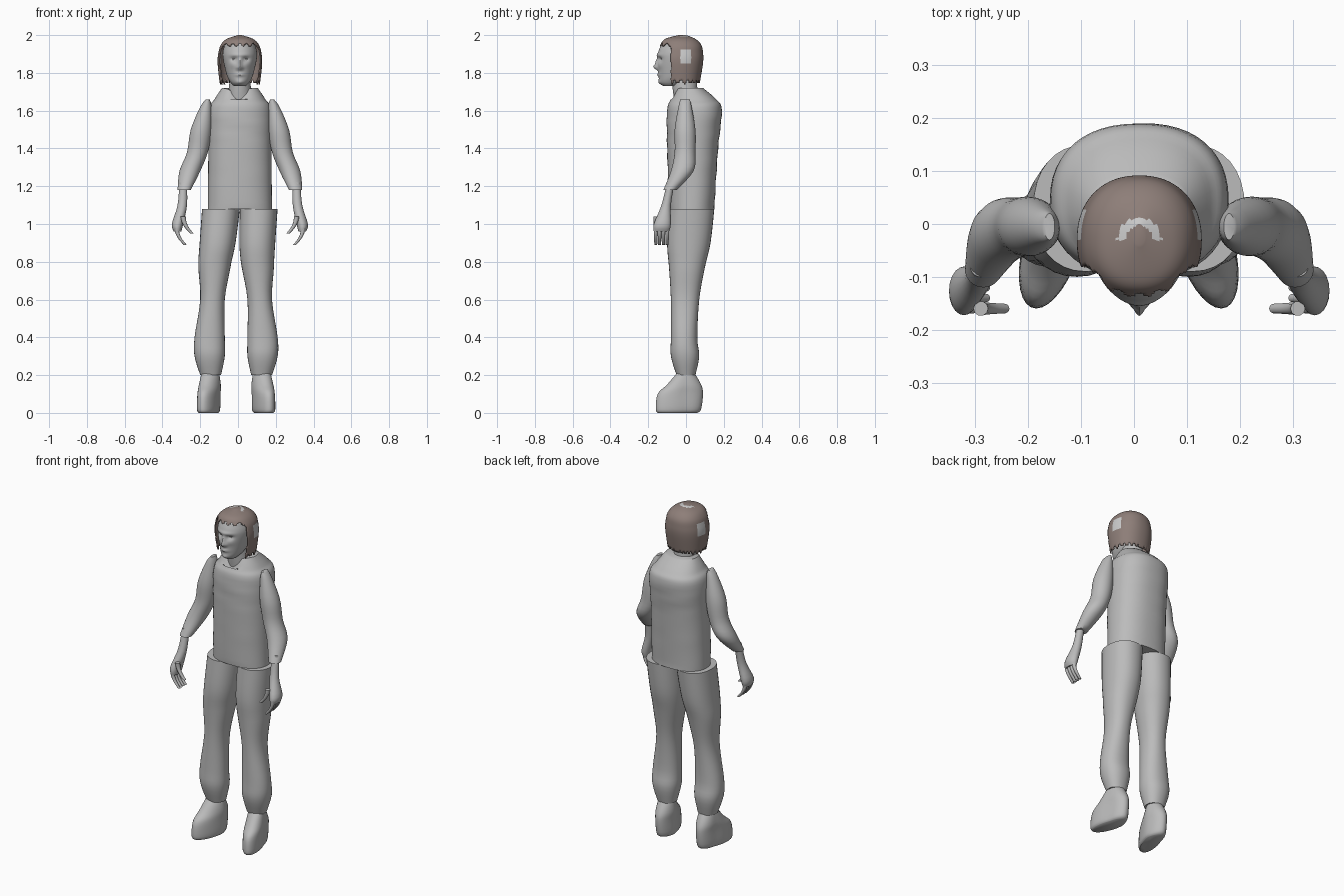
import bpy, bmesh, math

cube = bpy.data.objects.get("Cube")
if cube:
    bpy.data.objects.remove(cube)

CENTRE = .01


def material(name, red, green, blue):
    mat = bpy.data.materials.new(name)
    mat.use_nodes = True
    mat.diffuse_color = (red, green, blue, 1)
    shader = mat.node_tree.nodes["Principled BSDF"]
    shader.inputs["Base Color"].default_value = mat.diffuse_color
    return mat


plain_grey = material("plain_grey", .5, .5, .5)
hair_brown = material("hair_brown", .27, .21, .19)
pale_grey = material("pale_grey", .6, .6, .6)


def spline(before, start, end, after, t):
    slope_in, slope_out = (end - before) / 2, (after - start) / 2
    ease = t * t * (3 - 2 * t)
    bend = t * (1 - t)
    return start + (end - start) * ease + bend * ((1 - t) * slope_in - t * slope_out)


def smooth_rows(rows, steps):
    """Fill in rows along a smooth curve through the given ones."""
    padded = [rows[0], *rows, rows[-1]]
    for window in zip(padded, padded[1:], padded[2:], padded[3:]):
        for step in range(steps):
            yield [spline(*values, step / steps) for values in zip(*window)]
    yield rows[-1]


def rounded(value, power):
    return math.copysign(abs(value) ** (2 / power), value)


def loft(name, rows, sides=32, steps=4, power=2, edit=None, mats=(plain_grey,)):
    """Skin horizontal slices, each given as height, x range and y range."""
    bm = bmesh.new()
    rings = []
    for z, x_min, x_max, y_min, y_max in smooth_rows(rows, steps):
        ring = []
        for k in range(sides):
            angle = math.tau * k / sides
            across = rounded(math.cos(angle), power)
            along = rounded(math.sin(angle), power)
            x = (x_min + x_max + (x_max - x_min) * across) / 2
            y = (y_min + y_max + (y_max - y_min) * along) / 2
            ring.append(bm.verts.new((x, y, z)))
        rings.append(ring)
    for low, high in zip(rings, rings[1:]):
        for k in range(sides):
            bm.faces.new((low[k - 1], low[k], high[k], high[k - 1]))
    bm.faces.new(rings[0])
    bm.faces.new(rings[-1])
    bmesh.ops.recalc_face_normals(bm, faces=bm.faces)
    if edit:
        edit(bm)

    mesh = bpy.data.meshes.new(name)
    bm.to_mesh(mesh)
    bm.free()
    for mat in mats:
        mesh.materials.append(mat)
    obj = bpy.data.objects.new(name, mesh)
    bpy.context.collection.objects.link(obj)
    bpy.ops.object.select_all(action="DESELECT")
    obj.select_set(True)
    bpy.context.view_layer.objects.active = obj
    bpy.ops.object.shade_smooth_by_angle(angle=math.radians(50))
    return obj


def centred(rows):
    """Slices given as height, half width and y range."""
    return [(z, CENTRE - w, CENTRE + w, front, back) for z, w, front, back in rows]


def sided(rows, side, middle=CENTRE):
    """Slices whose x range is measured outward from the middle."""
    return [(z, *sorted((middle + side * inner, middle + side * outer)), front, back)
            for z, inner, outer, front, back in rows]


def digit(name, side, out, y, z, radius=.012):
    """Finger or thumb that hangs down and curls inward."""
    rows = []
    for joint in range(4):
        u = out - .005 * joint * joint
        r = radius * (1 - joint / 9)
        rows.append((z - .03 * joint, u - r, u + r, y - r, y + r))
    loft(name, sided(rows, side), sides=10)


# Shirt with a dipped collar and soft creases
def shape_shirt(bm):
    for vert in bm.verts:
        x, y, z = vert.co
        if z > 1.66 and y < 0:
            vert.co.z -= .04 * math.exp(-(x / .04) ** 2)
        elif z < 1.6:
            vert.co.y += .002 * math.sin(z * 60 + x * 12)


loft("shirt", centred([
    (1.08, .17, -.09, .15),
    (1.4, .167, -.1, .17),
    (1.6, .167, -.1, .19),
    (1.66, .135, -.08, .16),
    (1.72, .095, -.05, .09),
]), sides=48, steps=6, power=2.3, edit=shape_shirt)


# Trousers lean toward the left at the hips
def lean_hips(bm):
    for vert in bm.verts:
        vert.co.x += .07 * max(0, vert.co.z - .8)


# Toes turn outward
def turn_toes(bm):
    for vert in bm.verts:
        vert.co.x -= .25 * min(vert.co.y, 0) * math.copysign(1, vert.co.x)


for side, word in ((-1, "right"), (1, "left")):
    loft(word + "_trouser_leg", sided([
        (1.08, 0, .2, -.09, .15),
        (.9, .01, .2, -.1, .13),
        (.77, .03, .2, -.09, .1),
        (.6, .06, .19, -.08, .07),
        (.4, .06, .22, -.08, .06),
        (.3, .06, .22, -.08, .07),
        (.2, .08, .19, -.05, .05),
    ], side, -.01), power=2.2, edit=lean_hips)

    loft(word + "_shoe", sided([
        (0, .09, .18, -.15, .06),
        (.02, .08, .19, -.16, .08),
        (.1, .08, .19, -.15, .09),
        (.15, .08, .19, -.1, .08),
        (.22, .09, .18, -.04, .04),
    ], side, -.01), edit=turn_toes)

    loft(word + "_sleeve", sided([
        (1.66, .16, .18, -.03, .02),
        (1.62, .15, .21, -.04, .03),
        (1.5, .15, .26, -.06, .05),
        (1.38, .17, .28, -.06, .05),
        (1.28, .21, .32, -.08, .04),
        (1.18, .26, .33, -.12, -.05),
    ], side))

    loft(word + "_hand", sided([
        (1.22, .28, .32, -.1, -.06),
        (1.1, .28, .33, -.13, -.08),
        (1, .3, .36, -.17, -.08),
        (.96, .31, .35, -.17, -.09),
    ], side), sides=20)
    for finger in range(4):
        digit(f"{word}_finger_{finger + 1}", side, .335, -.16 + .02 * finger, .98)
    digit(word + "_thumb", side, .3, -.16, 1.04, .014)

loft("neck", centred([(1.64, .07, -.06, .07), (1.71, .06, -.07, .06), (1.8, .05, -.08, .06)]))

# Facial relief: sideways offset, height, width, tallness and depth
relief = {
    "nose_tip": (0, 1.83, .013, .013, .024),
    "nose_bridge": (0, 1.855, .01, .02, .012),
    "nostrils": (.015, 1.826, .008, .007, .006),
    "brow": (0, 1.895, .05, .01, .006),
    "eye_sockets": (.033, 1.872, .018, .011, -.014),
    "cheeks": (.034, 1.84, .02, .014, .004),
    "lips": (0, 1.79, .024, .008, .008),
    "chin": (0, 1.75, .02, .012, .006),
}


def shape_face(bm):
    for vert in bm.verts:
        if vert.co.y > -.04:
            continue
        x, z = abs(vert.co.x - CENTRE), vert.co.z
        vert.co.y -= sum(
            depth * math.exp(-((x - offset) / width) ** 2 - ((z - height) / tall) ** 2)
            for offset, height, width, tall, depth in relief.values())


loft("head", centred([
    (1.73, .03, -.12, -.04),
    (1.75, .05, -.14, 0),
    (1.79, .07, -.145, .05),
    (1.88, .09, -.15, .08),
    (1.93, .086, -.14, .08),
    (1.97, .07, -.11, .06),
    (1.99, .01, -.03, 0),
]), sides=96, steps=10, edit=shape_face)

for side, word in ((-1, "right"), (1, "left")):
    bpy.ops.mesh.primitive_uv_sphere_add(
        segments=16, ring_count=10, radius=.012,
        location=(CENTRE + side * .033, -.118, 1.872))
    eye = bpy.context.object
    eye.name = word + "_eye"
    eye.data.materials.append(plain_grey)
    bpy.ops.object.shade_smooth_by_angle()


# Hair shell, open at the face and neck, with pale patches on sides and crown
def cut_hair(bm):
    gone = []
    for face in bm.faces:
        x, y, z = face.calc_center_median()
        fringe = 1.95 + .008 * math.sin(x * 170)
        ends = 1.75 + .008 * math.sin(math.atan2(y, x) * 23)
        if z < ends or (y < -.08 and z < fringe):
            gone.append(face)
        reach = math.hypot(x - CENTRE, y + .03)
        side_patch = abs(x) > .07 and abs(y) < .03 and abs(z - 1.885) < .04
        crown_patch = z > 1.96 and y > -.03 and abs(reach - .034) < .008
        face.material_index = int(side_patch or crown_patch)
    bmesh.ops.delete(bm, geom=gone, context="FACES")


hair = loft("hair", centred([
    (1.73, .105, -.12, .07),
    (1.85, .118, -.15, .09),
    (1.91, .113, -.15, .09),
    (1.95, .1, -.135, .08),
    (1.98, .07, -.11, .05),
    (2, .01, -.04, 0),
]), sides=96, steps=10, power=2.2, edit=cut_hair, mats=(hair_brown, pale_grey))
shell = hair.modifiers.new("thickness", "SOLIDIFY")
shell.thickness = .006
